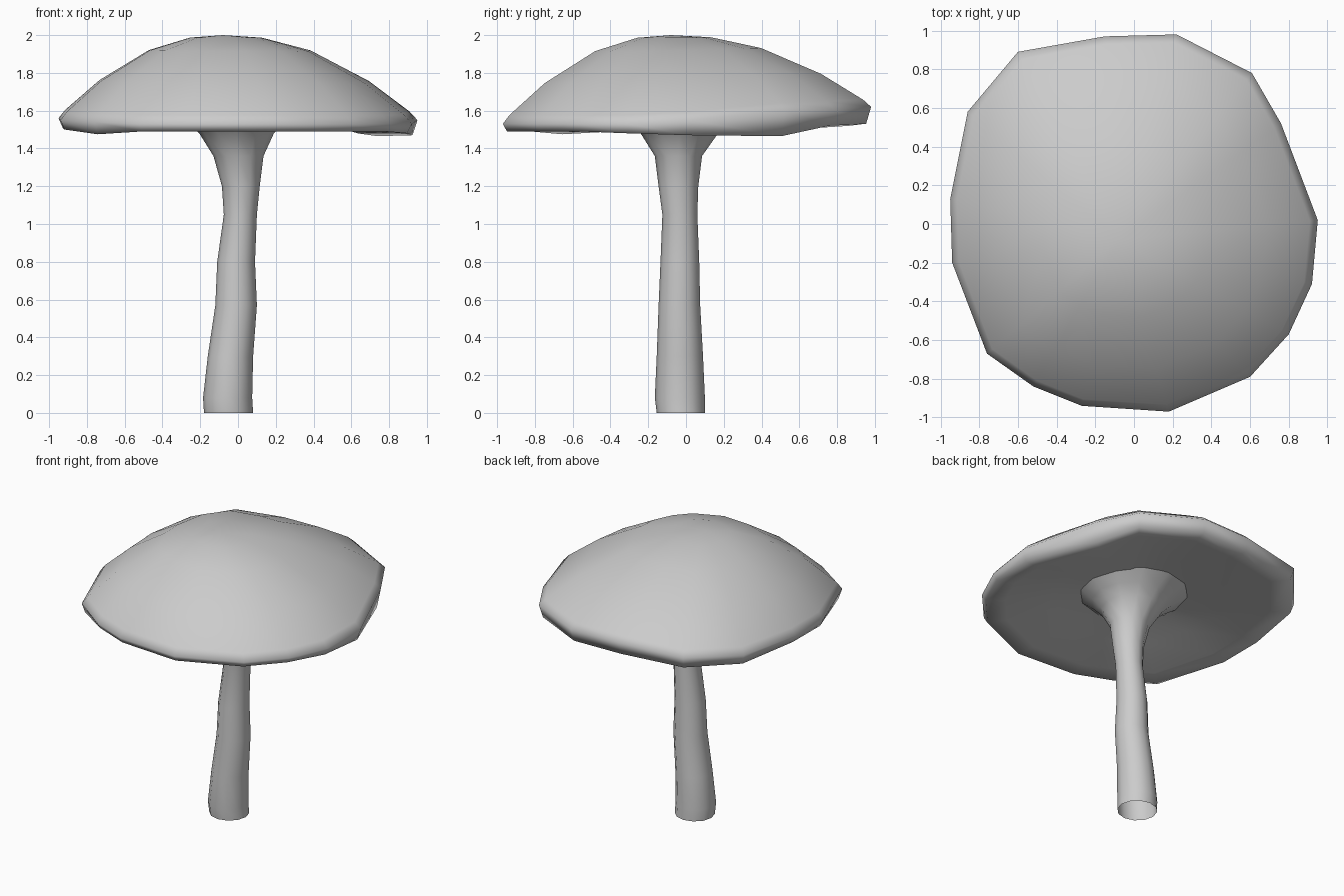
import bpy, math

if "Cube" in bpy.data.objects:
    bpy.data.objects.remove(bpy.data.objects["Cube"])


def skin(name, rings, apex=None, angle=85):
    """Bridge equal-length rings into one surface, optionally closed at an apex."""
    n = len(rings[0])
    verts = [p for ring in rings for p in ring]
    faces = []
    for k in range(len(rings) - 1):
        for i in range(n):
            j = (i + 1) % n
            faces.append((k * n + i, (k + 1) * n + i, (k + 1) * n + j, k * n + j))
    if apex:
        verts.append(apex)
        faces += [(len(verts) - 1, i, (i + 1) % n) for i in range(n)]
    mesh = bpy.data.meshes.new(name)
    mesh.from_pydata(verts, [], faces)
    obj = bpy.data.objects.new(name, mesh)
    bpy.context.collection.objects.link(obj)
    bpy.ops.object.select_all(action='DESELECT')
    obj.select_set(True)
    bpy.context.view_layer.objects.active = obj
    bpy.ops.object.shade_smooth_by_angle(angle=math.radians(angle))
    return obj


# Irregular cap rim, counter-clockwise: x, y, upper lip z, lower lip z
rim = [
    (0.95, 0.02, 1.55, 1.47), (0.76, 0.52, 1.60, 1.465), (0.61, 0.78, 1.61, 1.52),
    (0.22, 0.98, 1.62, 1.53), (-0.15, 0.97, 1.62, 1.53), (-0.60, 0.89, 1.60, 1.52),
    (-0.86, 0.58, 1.57, 1.50), (-0.95, 0.13, 1.56, 1.51), (-0.94, -0.20, 1.55, 1.50),
    (-0.76, -0.67, 1.54, 1.475), (-0.52, -0.84, 1.53, 1.49), (-0.27, -0.94, 1.53, 1.49),
    (0.18, -0.97, 1.53, 1.49), (0.60, -0.79, 1.53, 1.49), (0.80, -0.57, 1.53, 1.49),
    (0.92, -0.31, 1.53, 1.48),
]
cx, cy = -0.08, -0.08  # apex of the dome


def cap_ring(f, height):
    return [(cx + (x - cx) * f, cy + (y - cy) * f, height(top, low))
            for x, y, top, low in rim]


# Cap: dome, rolled lip and hollowed underside
dome = [(0.20, 0.97), (0.45, 0.82), (0.75, 0.46), (0.96, 0.10), (1.0, 0.0)]
rings = [cap_ring(f, lambda t, l, g=g: t + (2.0 - t) * g) for f, g in dome]
rings.append(cap_ring(0.975, lambda t, l: l))
rings.append(cap_ring(0.85, lambda t, l: l + 0.015))
rings.append(cap_ring(0.55, lambda t, l: l * 0.5 + 0.825))
rings.append(cap_ring(0.32, lambda t, l: 1.61))
skin("cap", rings, (cx, cy, 2.0))

# Stem: z, left x, right x, front y, back y; open at the foot, flared under the cap
sections = [
    (1.61, -0.37, 0.33, -0.39, 0.33), (1.54, -0.27, 0.25, -0.30, 0.23),
    (1.48, -0.205, 0.19, -0.24, 0.17),
    (1.36, -0.13, 0.135, -0.165, 0.085), (1.20, -0.085, 0.115, -0.145, 0.065),
    (1.05, -0.075, 0.10, -0.125, 0.06), (0.80, -0.11, 0.09, -0.135, 0.07),
    (0.57, -0.12, 0.10, -0.145, 0.075), (0.30, -0.16, 0.08, -0.155, 0.09),
    (0.08, -0.185, 0.075, -0.165, 0.10), (0.01, -0.18, 0.08, -0.155, 0.10),
]
stem = []
for z, x0, x1, y0, y1 in sections:
    ring = []
    for i in range(12):
        a = math.tau * i / 12
        ring.append(((x0 + x1) / 2 + (x1 - x0) / 2 * math.cos(a),
                     (y0 + y1) / 2 + (y1 - y0) / 2 * math.sin(a), max(z - 0.01, 0) if z < 0.05 else z))
    stem.append(ring)
skin("stem", stem)
